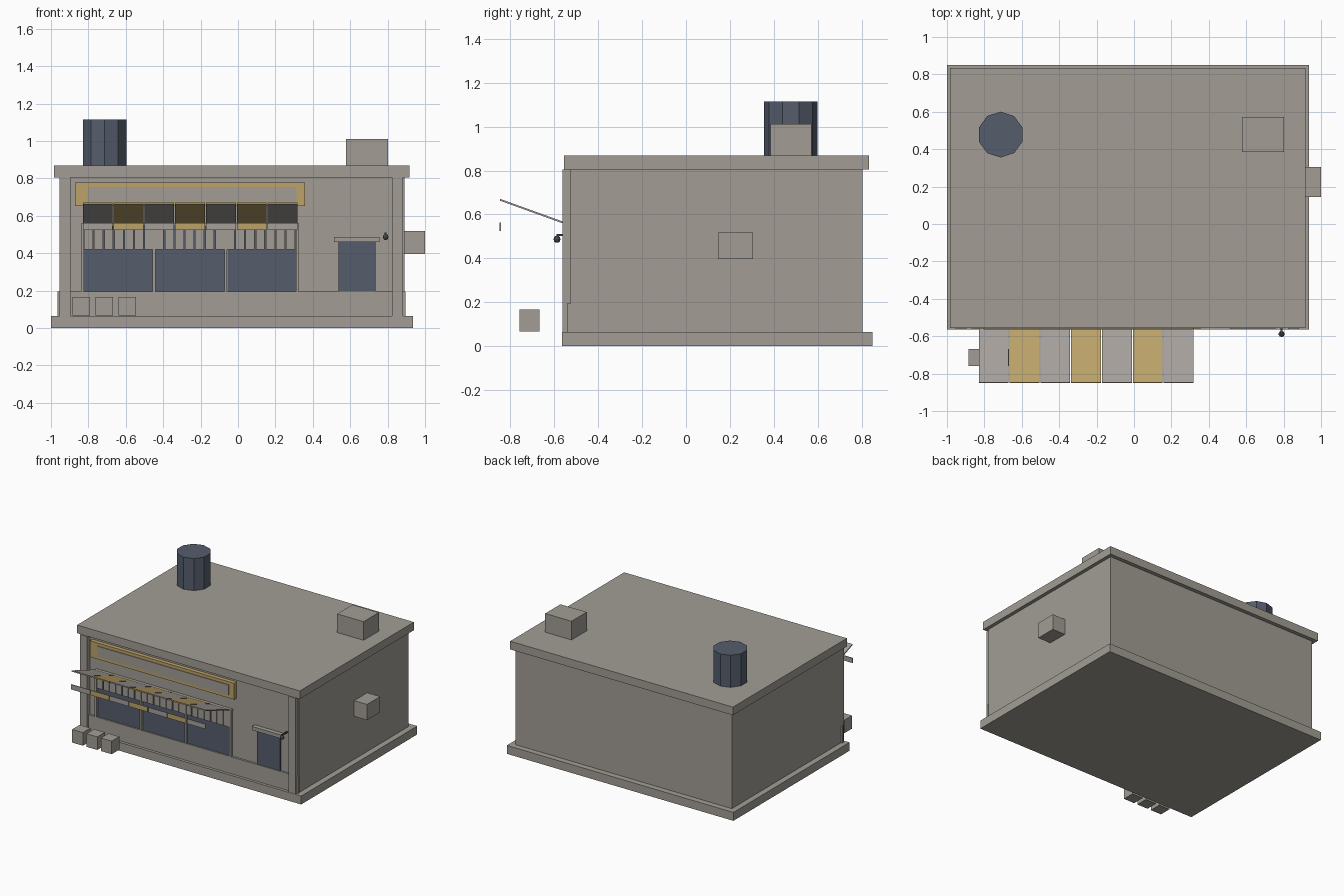
import bpy
import math

if "Cube" in bpy.data.objects:
    bpy.data.objects.remove(bpy.data.objects["Cube"], do_unlink=True)


def material(name, rgb):
    m = bpy.data.materials.new(name)
    m.use_nodes = True
    m.diffuse_color = (*rgb, 1)
    m.node_tree.nodes["Principled BSDF"].inputs["Base Color"].default_value = (*rgb, 1)
    return m


stone = material("warm_grey", (0.36, 0.34, 0.30))
cloth = material("pale_grey", (0.38, 0.35, 0.325))
gold = material("mustard", (0.50, 0.36, 0.14))
blue = material("slate_blue", (0.09, 0.11, 0.15))
iron = material("dark_iron", (0.06, 0.06, 0.06))


def finish(name, mat):
    ob = bpy.context.object
    ob.name = name
    ob.data.materials.append(mat)
    return ob


def box(name, mat, x, y, z, tilt=0):
    """Box from (min, max) ranges, optionally tilted about x."""
    centre = [(a + b) / 2 for a, b in (x, y, z)]
    bpy.ops.mesh.primitive_cube_add(size=1, location=centre, rotation=(tilt, 0, 0))
    ob = finish(name, mat)
    ob.scale = [b - a for a, b in (x, y, z)]
    return ob


# Building shell
WALL = -0.527
box("foundation", stone, (-1, 0.935), (-0.565, 0.85), (0, 0.065))
box("walls", stone, (-0.955, 0.89), (WALL, 0.805), (0.06, 0.81))
box("roof_slab", stone, (-0.985, 0.917), (-0.556, 0.835), (0.805, 0.868))
box("base_band", stone, (-0.966, 0.896), (-0.543, WALL), (0.065, 0.195))
for side, x in (("right", -0.955), ("left", 0.823)):
    box(side + "_pilaster", stone, (x, x + 0.06), (-0.562, WALL), (0.065, 0.805))

# Sign board with raised face
box("sign_board", gold, (-0.872, 0.358), (-0.558, WALL), (0.652, 0.778))
box("sign_face", stone, (-0.805, 0.313), (-0.563, -0.55), (0.675, 0.755))

# Shop windows, mullions and hanging strips
PITCH = 0.383
for i in range(3):
    x = -0.823 + i * PITCH
    box(f"window_{i + 1}", blue, (x, x + 0.368), (-0.533, WALL), (0.195, 0.555))
for i in range(4):
    x = -0.839 + i * PITCH
    box(f"mullion_{i + 1}", stone, (x, x + 0.014), (-0.55, WALL), (0.195, 0.56))
box("window_head", stone, (-0.839, 0.325), (-0.55, WALL), (0.545, 0.56))
for i in range(21):
    x = -0.823 + i * 0.054
    box(f"hanging_strip_{i + 1}", stone, (x, x + 0.048), (-0.544, -0.538), (0.42, 0.55))

# Awning slats rising outward, with a valance below the outer edge
rise, run = 0.104, 0.288
length = math.hypot(rise, run)
for i in range(7):
    x = -0.829 + i * 0.1645
    mat = gold if i % 2 else cloth
    box(f"awning_slat_{i + 1}", mat, (x, x + 0.159),
        (-0.704 - length / 2, -0.704 + length / 2), (0.611, 0.619),
        tilt=-math.atan2(rise, run))
    box(f"valance_{i + 1}", mat, (x, x + 0.159), (-0.85, -0.844), (0.525, 0.563))

# Door with canopy
box("door", blue, (0.537, 0.735), (-0.536, WALL), (0.195, 0.462))
box("door_canopy", stone, (0.512, 0.757), (-0.562, WALL), (0.46, 0.488))

# Wall lamp
box("lamp_bracket", iron, (0.784, 0.794), (-0.59, WALL), (0.502, 0.511))
bpy.ops.mesh.primitive_uv_sphere_add(segments=10, ring_count=6, radius=0.016,
                                     location=(0.789, -0.588, 0.487))
finish("lamp_globe", iron)

# Crates in front
for i in range(3):
    x = -0.885 + i * 0.123
    box(f"crate_{i + 1}", stone, (x, x + 0.093), (-0.76, -0.667), (0.066, 0.167))

# Wall unit and rooftop equipment
box("wall_unit", stone, (0.885, 1.0), (0.145, 0.305), (0.397, 0.518))
box("roof_unit", stone, (0.577, 0.802), (0.386, 0.572), (0.86, 1.012))
bpy.ops.mesh.primitive_cylinder_add(vertices=10, radius=0.1225, depth=0.255,
                                    location=(-0.713, 0.478, 0.988))
finish("water_tank", blue)
